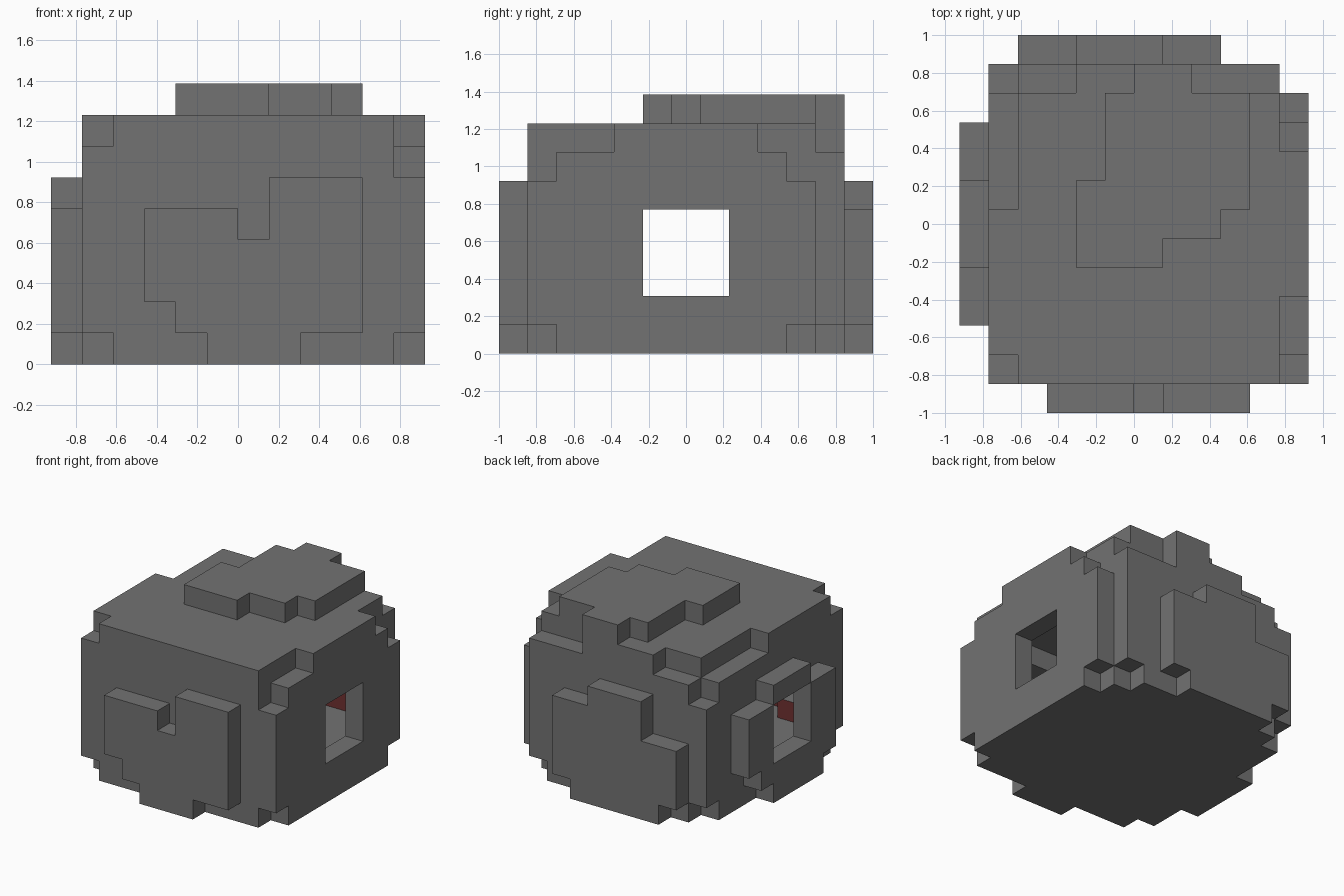
import bpy
import bmesh
import math
from mathutils import Vector

cube = bpy.data.objects.get("Cube")
if cube:
    bpy.data.objects.remove(cube, do_unlink=True)

U = 2 / 13                       # block size
ORIGIN = Vector((-6 * U, -1, 0))
cells = set()


def add_box(i, j, k):
    """Fill the block ranges i, j, k, each given as (start, end)."""
    cells.update((x, y, z) for x in range(*i) for y in range(*j) for z in range(*k))


# Core
add_box((2, 11), (1, 11), (0, 8))

# Right-hand flank: (y range, z range)
for j, k in (((1, 2), (1, 7)), ((2, 7), (0, 8)), ((7, 11), (0, 7)), ((11, 12), (1, 6))):
    add_box((1, 2), j, k)

# Ring round the opening in that flank
for j, k in (((3, 4), (1, 5)), ((4, 5), (0, 5)), ((5, 8), (0, 6)),
             ((8, 9), (1, 5)), ((9, 10), (2, 5))):
    add_box((0, 1), j, k)

# Left-hand flank
for j, k in (((1, 2), (1, 6)), ((2, 4), (0, 7)), ((4, 9), (0, 8)),
             ((9, 10), (0, 7)), ((10, 11), (1, 6))):
    add_box((11, 12), j, k)

# Back layer and the raised plate on it
for i, k in (((2, 4), (0, 7)), ((4, 8), (0, 8)), ((8, 10), (0, 7)), ((10, 11), (1, 7))):
    add_box(i, (11, 12), k)
for i, k in (((2, 3), (1, 4)), ((3, 4), (0, 4)), ((4, 7), (0, 6)),
             ((7, 8), (0, 5)), ((8, 9), (1, 5))):
    add_box(i, (12, 13), k)

# Raised front plate
for i, k in (((3, 4), (2, 5)), ((4, 5), (1, 5)), ((5, 6), (0, 5)),
             ((6, 7), (0, 4)), ((7, 8), (0, 6)), ((8, 10), (1, 6))):
    add_box(i, (0, 1), k)

# Raised top plate
for i, j in ((4, (5, 8)), (5, (5, 11)), (6, (5, 12)),
             (7, (6, 12)), (8, (6, 11)), (9, (7, 11))):
    add_box((i, i + 1), j, (8, 9))

# Hollow the inside, leaving walls one block thick
SIDES = [Vector(d) for d in ((1, 0, 0), (-1, 0, 0), (0, 1, 0),
                             (0, -1, 0), (0, 0, 1), (0, 0, -1))]


def beside(cell, side):
    return tuple(int(c + s) for c, s in zip(cell, side))


cavity = {c for c in cells if all(beside(c, s) in cells for s in SIDES)}
# Opening from flank to flank
tunnel = {c for c in cells if 5 <= c[1] < 8 and 2 <= c[2] < 5}
cells -= cavity | tunnel

# Skin of the blocks, with a red lining low on the inner front and back walls
bm = bmesh.new()
for cell in sorted(cells):
    middle = Vector(cell) + Vector((0.5, 0.5, 0.5))
    for side in SIDES:
        near = beside(cell, side)
        if near in cells:
            continue
        a = Vector((side.y, side.z, side.x))
        b = side.cross(a)
        corners = [middle + (side + p * a + q * b) / 2
                   for p, q in ((-1, -1), (1, -1), (1, 1), (-1, 1))]
        face = bm.faces.new([bm.verts.new(ORIGIN + c * U) for c in corners])
        lining = near in cavity and side.z == 0 and abs(middle.y - 6.5) > 4 and middle.z < 5
        face.material_index = int(lining)
bmesh.ops.remove_doubles(bm, verts=bm.verts[:], dist=0.001)
bmesh.ops.dissolve_limit(bm, angle_limit=math.radians(1), verts=bm.verts[:],
                         edges=bm.edges[:], delimit={'MATERIAL', 'NORMAL'})

mesh = bpy.data.meshes.new("hollow_block_shell")
bm.to_mesh(mesh)
bm.free()
shell = bpy.data.objects.new("hollow_block_shell", mesh)
bpy.context.collection.objects.link(shell)


def make_material(name, colour):
    mat = bpy.data.materials.new(name)
    mat.use_nodes = True
    mat.diffuse_color = colour
    bsdf = next(n for n in mat.node_tree.nodes if n.type == 'BSDF_PRINCIPLED')
    bsdf.inputs["Base Color"].default_value = colour
    return mat


mesh.materials.append(make_material("stone grey", (0.17, 0.17, 0.17, 1)))
mesh.materials.append(make_material("dark red", (0.16, 0.03, 0.03, 1)))
